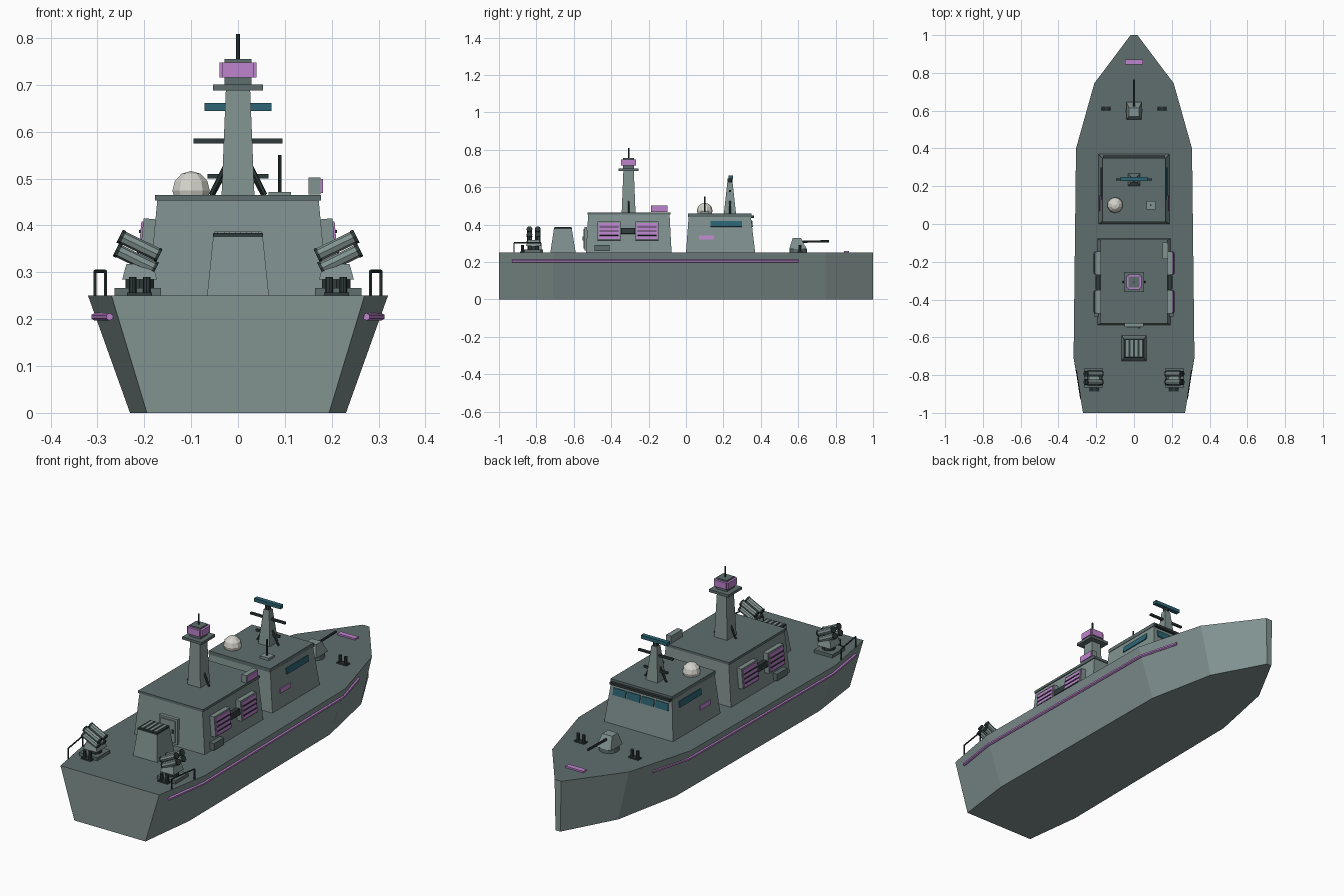
import bpy, bmesh, math
from mathutils import Vector, Matrix

if "Cube" in bpy.data.objects:
    bpy.data.objects.remove(bpy.data.objects["Cube"])


def material(name, rgb):
    m = bpy.data.materials.new(name)
    m.diffuse_color = (*rgb, 1)
    m.use_nodes = True
    m.node_tree.nodes["Principled BSDF"].inputs["Base Color"].default_value = m.diffuse_color
    return m


GREY = material("hull_grey", (0.22, 0.29, 0.28))
DECK = material("deck_grey", (0.115, 0.158, 0.158))
DARK = material("dark_metal", (0.03, 0.043, 0.043))
PURPLE = material("purple", (0.52, 0.23, 0.62))
TEAL = material("teal_glass", (0.026, 0.13, 0.175))
CREAM = material("dome_cream", (0.66, 0.65, 0.60))


def finish(name, bm, mat, top=None):
    """Turn a bmesh into an object; upward faces may take a second colour."""
    bmesh.ops.recalc_face_normals(bm, faces=bm.faces)
    mesh = bpy.data.meshes.new(name)
    mesh.materials.append(mat)
    if top:
        mesh.materials.append(top)
        for f in bm.faces:
            f.material_index = int(f.normal.z > 0.9)
    bm.to_mesh(mesh)
    bm.free()
    ob = bpy.data.objects.new(name, mesh)
    bpy.context.collection.objects.link(ob)
    return ob


def loft(name, low, high, mat, top=None):
    """Solid between two matching loops."""
    bm = bmesh.new()
    a = [bm.verts.new(p) for p in low]
    b = [bm.verts.new(p) for p in high]
    bm.faces.new(a)
    bm.faces.new(b)
    for i in range(len(a)):
        j = (i + 1) % len(a)
        bm.faces.new((a[i], a[j], b[j], b[i]))
    return finish(name, bm, mat, top)


def rect(x0, x1, y0, y1, z):
    return [(x0, y0, z), (x1, y0, z), (x1, y1, z), (x0, y1, z)]


def box(name, center, size, mat, rot=None, top=None):
    bm = bmesh.new()
    m = Matrix.Translation(center) @ (rot or Matrix()) @ Matrix.Diagonal((*size, 1))
    bmesh.ops.create_cube(bm, size=1, matrix=m)
    return finish(name, bm, mat, top)


def rod(name, p, q, r, mat, sides=8, r2=None):
    p, q = Vector(p), Vector(q)
    d = q - p
    m = Matrix.Translation((p + q) / 2) @ d.to_track_quat('Z', 'Y').to_matrix().to_4x4()
    bm = bmesh.new()
    bmesh.ops.create_cone(bm, cap_ends=True, segments=sides, radius1=r,
                          radius2=r if r2 is None else r2, depth=d.length, matrix=m)
    return finish(name, bm, mat)


# Hull: deck outline pulled in towards the keel
half = [(0.27, -1), (0.32, -0.71), (0.307, 0.4), (0.21, 0.745), (0.018, 1)]
outline = half + [(-x, y) for x, y in reversed(half)]
loft("hull", [(x * 0.72, y, 0) for x, y in outline],
     [(x, y, 0.25) for x, y in outline], GREY, DECK)

# Rubbing strakes following the hull sides
strake = [(0.274, -0.93), (0.306, -0.71), (0.293, 0.4), (0.239, 0.6)]
for s in (-1, 1):
    for (xa, ya), (xb, yb) in zip(strake, strake[1:]):
        rod("side_strake", (s * xa, ya, 0.205), (s * xb, yb, 0.205), 0.008, PURPLE, 6)

# Bridge block
loft("bridge", rect(-0.188, 0.188, 0, 0.37, 0.25),
     rect(-0.167, 0.167, 0.014, 0.347, 0.44), GREY)
box("bridge_roof", (0, 0.18, 0.45), (0.336, 0.338, 0.018), DECK)
box("bridge_visor", (0, 0.35, 0.442), (0.33, 0.025, 0.012), DARK)
tilt = math.atan2(0.021, 0.19)
for s in (-1, 1):
    lean = Matrix.Rotation(-s * tilt, 4, 'Y')
    box("side_window", (s * 0.1717, 0.215, 0.403), (0.008, 0.17, 0.03), TEAL, lean)
    box("side_marking", (s * 0.1795, 0.11, 0.33), (0.008, 0.08, 0.022), PURPLE, lean)
for i in range(4):
    box("front_window", (-0.1155 + i * 0.077, 0.352, 0.403), (0.07, 0.008, 0.035), TEAL,
        Matrix.Rotation(math.atan2(0.023, 0.19), 4, 'X'))

# Aft deckhouse
loft("deckhouse", rect(-0.192, 0.192, -0.535, -0.077, 0.25),
     rect(-0.172, 0.172, -0.523, -0.088, 0.455), GREY)
box("deckhouse_roof", (0, -0.305, 0.459), (0.354, 0.444, 0.012), DECK)
box("door_frame", (0, -0.536, 0.325), (0.1, 0.016, 0.125), GREY)
box("door_panel", (0, -0.546, 0.325), (0.08, 0.006, 0.105), GREY)
box("door_handle", (0.028, -0.55, 0.325), (0.008, 0.006, 0.02), DARK)

# Louvred intakes on both deckhouse sides
for s in (-1, 1):
    lean = Matrix.Rotation(-s * 0.09, 4, 'Y')
    for y in (-0.412, -0.208):
        box("intake_housing", (s * 0.19, y, 0.365), (0.032, 0.124, 0.098), GREY, lean)
        box("intake_panel", (s * 0.207, y, 0.365), (0.006, 0.112, 0.086), PURPLE, lean)
        for k in (-1, 0, 1):
            box("intake_slat", (s * (0.2095 - k * 0.002), y, 0.365 + k * 0.022),
                (0.007, 0.1, 0.006), DARK, lean)
    box("intake_link", (s * 0.19, -0.31, 0.365), (0.026, 0.075, 0.03), DARK, lean)
    box("wall_locker", (s * 0.196, -0.45, 0.275), (0.03, 0.08, 0.034), DECK)

# Roof locker with coloured face
box("roof_locker", (0.163, -0.142, 0.484), (0.026, 0.088, 0.036), GREY)
box("roof_locker_panel", (0.178, -0.142, 0.484), (0.006, 0.082, 0.03), PURPLE)

# Exhaust housing with slatted top
loft("exhaust", rect(-0.066, 0.066, -0.725, -0.59, 0.25),
     rect(-0.053, 0.053, -0.707, -0.61, 0.375), GREY)
box("exhaust_rim", (0, -0.658, 0.379), (0.106, 0.098, 0.01), DARK)
for i in range(4):
    box("exhaust_slat", (-0.036 + i * 0.024, -0.658, 0.383), (0.015, 0.086, 0.008), GREY)

# Aft mast
ya = -0.307
loft("aft_mast", rect(-0.035, 0.035, ya - 0.037, ya + 0.037, 0.465),
     rect(-0.026, 0.026, ya - 0.028, ya + 0.028, 0.688), GREY)
box("mast_platform", (0, ya, 0.694), (0.106, 0.106, 0.013), DECK)
box("sensor_core", (0, ya, 0.728), (0.058, 0.058, 0.055), DECK)
for a in range(4):
    r = Matrix.Rotation(a * math.pi / 2, 4, 'Z')
    box("sensor_panel", Vector((0, ya, 0.732)) + r @ Vector((0.033, 0, 0)),
        (0.014, 0.066, 0.032), PURPLE, r)
rod("mast_whip", (0, ya, 0.755), (0, ya, 0.808), 0.004, DARK)

# Forward mast with yards and rotating radar
yf = 0.235
loft("forward_mast", rect(-0.032, 0.032, yf - 0.033, yf + 0.033, 0.455),
     rect(-0.015, 0.015, yf - 0.014, yf + 0.014, 0.625), GREY)
rod("radar_pedestal", (0, yf, 0.625), (0, yf, 0.645), 0.013, DARK)
box("radar_bar", (0, yf + 0.004, 0.653), (0.144, 0.022, 0.017), TEAL)
box("upper_yard", (0, yf, 0.58), (0.19, 0.011, 0.01), DARK)
box("lower_yard", (0, yf, 0.505), (0.13, 0.011, 0.01), DARK)
for s in (-1, 1):
    rod("aft_mast_strut", (s * 0.058, ya, 0.465), (s * 0.028, ya, 0.525), 0.005, DARK, 6)
    rod("forward_mast_strut", (s * 0.058, yf, 0.458), (s * 0.022, yf, 0.525), 0.005, DARK, 6)

# Radar dome and whip antenna on the bridge roof
rod("dome_base", (-0.1, 0.1, 0.455), (-0.1, 0.1, 0.472), 0.024, DARK, 10)
bm = bmesh.new()
bmesh.ops.create_uvsphere(bm, u_segments=10, v_segments=6, radius=0.042,
                          matrix=Matrix.Translation((-0.1, 0.1, 0.474)))
finish("radar_dome", bm, CREAM)
box("whip_base", (0.089, 0.1, 0.463), (0.048, 0.044, 0.016), GREY)
rod("whip", (0.089, 0.1, 0.47), (0.089, 0.1, 0.55), 0.004, DARK)

# Deck gun
rod("gun_ring", (0, 0.6, 0.25), (0, 0.6, 0.27), 0.046, DECK, 12)
loft("gun_house", rect(-0.04, 0.04, 0.552, 0.645, 0.27),
     rect(-0.027, 0.027, 0.57, 0.615, 0.327), GREY)
rod("gun_barrel", (0, 0.61, 0.308), (0, 0.765, 0.311), 0.006, DARK)
box("bow_marking", (0, 0.858, 0.254), (0.096, 0.026, 0.008), PURPLE)

for s in (-1, 1):
    # Mooring bollards
    for x, y in ((0.148, 0.61), (0.21, -0.875)):
        box("bollard_base", (s * x, y, 0.253), (0.054, 0.026, 0.008), DARK)
        for d in (-0.015, 0.015):
            rod("bollard_post", (s * x + d, y, 0.25), (s * x + d, y, 0.29), 0.008, DARK)

    # Four-tube launcher aimed outboard
    yl = -0.815
    box("launcher_base", (s * 0.214, yl, 0.258), (0.1, 0.1, 0.016), DECK)
    rod("launcher_turntable", (s * 0.21, yl, 0.262), (s * 0.21, yl, 0.288), 0.032, DARK, 10)
    loft("launcher_mount", rect(s * 0.21 - 0.037, s * 0.21 + 0.037, yl - 0.04, yl + 0.04, 0.285),
         rect(s * 0.21 - 0.028, s * 0.21 + 0.028, yl - 0.03, yl + 0.03, 0.318), GREY)
    for dy in (-0.022, 0.022):
        for a, b in (((0.17, 0.337), (0.25, 0.376)), ((0.178, 0.308), (0.258, 0.347))):
            p = Vector((s * a[0], yl + dy, a[1]))
            q = Vector((s * b[0], yl + dy, b[1]))
            rod("launcher_tube", p, q, 0.014, GREY, 8)
            rod("launcher_muzzle", p.lerp(q, 0.94), p.lerp(q, 1.03), 0.0155, DARK, 8)
            rod("launcher_breech", p.lerp(q, -0.03), p.lerp(q, 0.04), 0.0155, DARK, 8)

    # Quarter railing along the deck edge
    a, b = Vector((s * 0.283, -0.92, 0.25)), Vector((s * 0.305, -0.775, 0.25))
    up = Vector((0, 0, 0.052))
    rod("rail_bar", a + up, b + up, 0.0035, DARK, 6)
    for t in (0, 1):
        p = a.lerp(b, t)
        rod("rail_post", p, p + up, 0.0035, DARK, 6)
